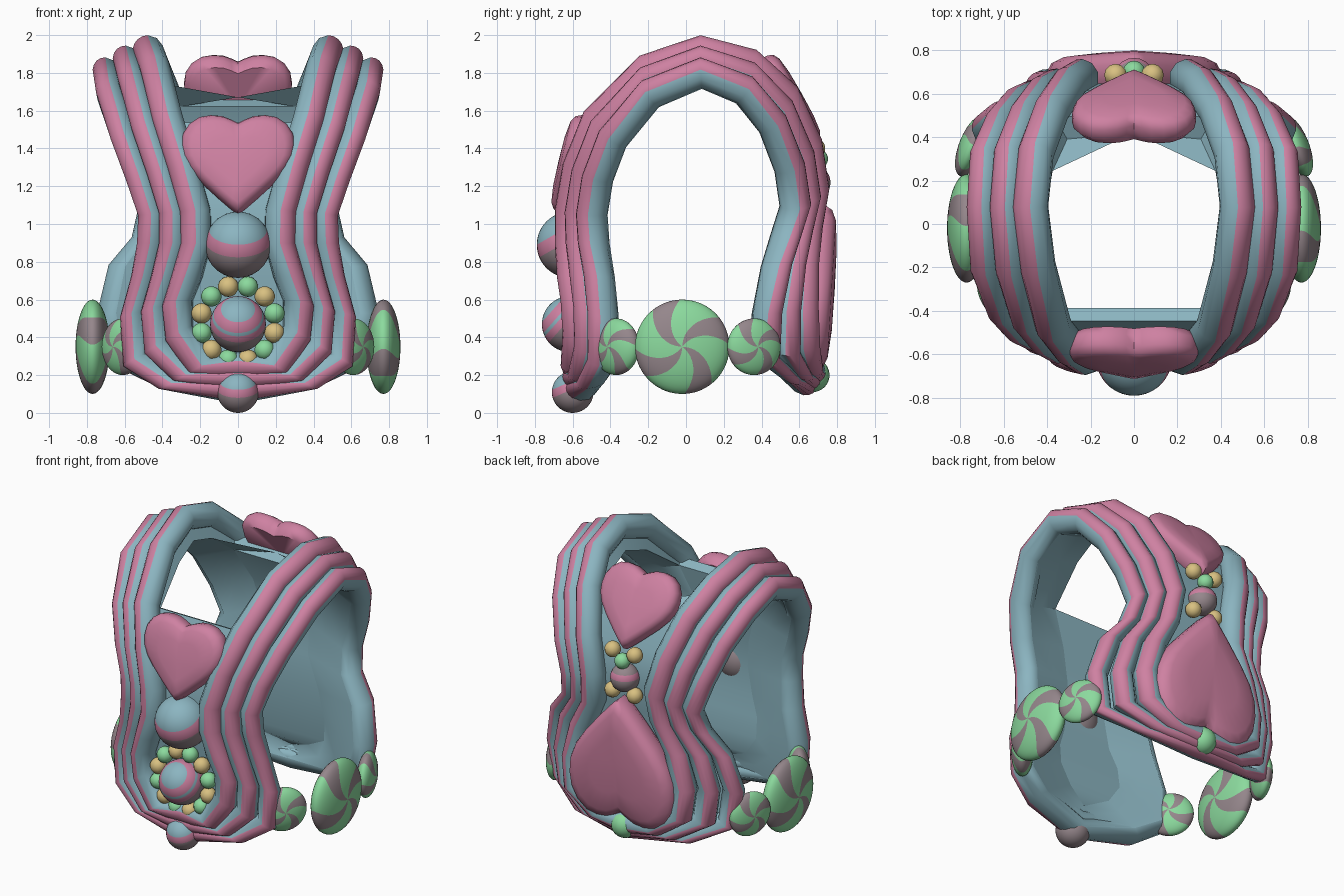
import bpy, bmesh, math
from mathutils import Vector, Matrix

if "Cube" in bpy.data.objects:
    bpy.data.objects.remove(bpy.data.objects["Cube"])

def mat(name, c):
    m = bpy.data.materials.new(name)
    m.diffuse_color = (*c, 1)
    m.use_nodes = True
    m.node_tree.nodes["Principled BSDF"].inputs["Base Color"].default_value = m.diffuse_color
    return m

PINK = mat("candy pink", (0.62, 0.22, 0.36))
BLUE = mat("soft blue", (0.26, 0.46, 0.53))
GREEN = mat("mint green", (0.26, 0.70, 0.34))
YELLOW = mat("butter yellow", (0.69, 0.53, 0.22))
GREY = mat("mauve grey", (0.30, 0.24, 0.26))

def finish(name, bm, mats, angle=45):
    bmesh.ops.remove_doubles(bm, verts=bm.verts, dist=0.0005)
    bmesh.ops.recalc_face_normals(bm, faces=bm.faces)
    me = bpy.data.meshes.new(name)
    bm.to_mesh(me)
    bm.free()
    for m in mats:
        me.materials.append(m)
    ob = bpy.data.objects.new(name, me)
    bpy.context.collection.objects.link(ob)
    bpy.ops.object.select_all(action='DESELECT')
    ob.select_set(True)
    bpy.context.view_layer.objects.active = ob
    bpy.ops.object.shade_smooth_by_angle(angle=math.radians(angle))
    return ob

def flip(v):
    return Vector((-v.x, v.y, v.z))

# Strap guide lines, front centre -> shoulder -> back centre: neck edge and arm edge
FRONT = [((0, -.57, .24), (0, -.57, .12)), ((.20, -.58, .26), (.36, -.50, .17)),
         ((.31, -.57, .42), (.54, -.44, .28)), ((.32, -.58, .58), (.55, -.44, .52)),
         ((.27, -.60, .72), (.49, -.46, .72)), ((.22, -.61, .90), (.46, -.49, .90)),
         ((.225, -.61, 1.07), (.455, -.50, 1.05)), ((.29, -.57, 1.30), (.52, -.47, 1.24)),
         ((.37, -.47, 1.55), (.60, -.39, 1.45)), ((.44, -.20, 1.82), (.68, -.19, 1.69)),
         ((.475, .08, 1.915), (.695, .08, 1.80))]
BACK = [((.45, .33, 1.85), (.68, .31, 1.71)), ((.38, .52, 1.68), (.61, .46, 1.53)),
        ((.30, .64, 1.42), (.53, .55, 1.30)), ((.24, .675, 1.18), (.46, .58, 1.10)),
        ((.26, .64, .98), (.49, .53, .94)), ((.36, .62, .78), (.61, .48, .78)),
        ((.42, .62, .55), (.67, .43, .53)), ((.40, .63, .36), (.63, .42, .30)),
        ((.22, .65, .25), (.40, .54, .20)), ((0, .66, .22), (0, .62, .17))]
GUIDE = [(Vector(a), Vector(b)) for a, b in FRONT + BACK]
N = len(GUIDE)

frames = []
for i, (p, q) in enumerate(GUIDE):
    t = sum(GUIDE[min(i + 1, N - 1)], Vector()) - sum(GUIDE[max(i - 1, 0)], Vector())
    if i in (0, N - 1):
        t = Vector((1 if i == 0 else -1, 0, 0))
    a = (q - p).normalized()
    frames.append((a, a.cross(t.normalized()).normalized()))

lines = [[g[0] for g in GUIDE],
         [(g[0] + g[1]) / 2 + f[1] * .005 for g, f in zip(GUIDE, frames)],
         [g[1] for g in GUIDE]]

# Three padded tubes per strap: a pink stripe along the outside, blue on both sides
ANGLES = [36 + 20 * k for k in range(4)] + [116 + 35 * k for k in range(8)]
SIDES = len(ANGLES)
for name, line, ra in zip(("neck_tube", "middle_tube", "arm_tube"), lines, (.082, .074, .072)):
    bm = bmesh.new()
    for mirror in (False, True):
        rings = []
        for c, (a, n) in zip(line, frames):
            ring = []
            for deg in ANGLES:
                th = math.radians(deg)
                v = c + a * ra * math.cos(th) + n * .085 * math.sin(th)
                if abs(c.x) < 1e-6:
                    v.x = 0
                ring.append(bm.verts.new(flip(v) if mirror else v))
            rings.append(ring)
        for r0, r1 in zip(rings, rings[1:]):
            for k in range(SIDES):
                j = (k + 1) % SIDES
                f = bm.faces.new((r0[k], r0[j], r1[j], r1[k]))
                f.material_index = 0 if k < 4 else 1
    finish(name, bm, (PINK, BLUE), 50)

# Blue lining: strap undersides plus front and back panels with a rim at the neck
bm = bmesh.new()
rows = []
for i, (a, n) in enumerate(frames):
    p1, p2, p3 = (l[i] for l in lines)
    k = .5 if i in (0, N - 1) else .65 if i == 8 else 1
    half = [p1 - n * .03, p1 - n * .16 * k, p2 - n * .13 * k, p3 - n * .08 + a * .03]
    rows.append([[bm.verts.new(v) for v in half], [bm.verts.new(flip(v)) for v in half]])
for i in range(N - 1):
    r, s = rows[i], rows[i + 1]
    for side in (0, 1):
        for k in range(3):
            bm.faces.new((r[side][k], r[side][k + 1], s[side][k + 1], s[side][k]))
    if i + 1 <= 8 or i >= 12:
        for k in (0, 1):
            bm.faces.new((r[0][k], r[1][k], s[1][k], s[0][k]))
for i in (8, 12):
    r = rows[i]
    bm.faces.new((r[0][0], r[0][1], r[1][1], r[1][0]))
# sloping corners of the back neckline
for side in (0, 1):
    low = rows[12][side][1]
    mid = bm.verts.new((0, low.co.y + .03, low.co.z + .05))
    bm.faces.new((rows[11][side][1], low, mid))
bmesh.ops.dissolve_degenerate(bm, dist=0.0005, edges=bm.edges)
finish("lining", bm, (BLUE,), 40)

def basis(normal, up, loc):
    z = Vector(normal).normalized()
    x = Vector(up).cross(z).normalized()
    m = Matrix((x, z.cross(x), z)).transposed().to_4x4()
    m.translation = Vector(loc)
    return m

# Puffy hearts from a half outline, top notch to tip
HEART = [(0, .42), (.06, .455), (.14, .49), (.24, .50), (.34, .48), (.43, .41), (.485, .31),
         (.50, .20), (.485, .08), (.43, -.04), (.33, -.17), (.17, -.34), (.06, -.45), (0, -.5)]

def heart(name, loc, normal, up, w, h, t):
    bm = bmesh.new()
    pts = [(x * w, y * h) for x, y in HEART + [(-x, y) for x, y in HEART[-2:0:-1]]]
    n = len(pts)
    rings = [[bm.verts.new((x * s, y * s, z * t)) for x, y in pts]
             for s, z in ((.9, -1), (1, -.5), (1, .2), (.95, .6), (.83, .85), (.5, 1))]
    for r0, r1 in zip(rings, rings[1:]):
        for k in range(n):
            j = (k + 1) % n
            bm.faces.new((r0[k], r0[j], r1[j], r1[k]))
    for ring, z in ((rings[0], -1), (rings[-1], 1.03)):
        c = bm.verts.new((0, 0, z * t))
        for k in range(n):
            bm.faces.new((ring[k], ring[(k + 1) % n], c))
    bm.transform(basis(normal, up, loc))
    finish(name, bm, (PINK,), 50)

heart("front_heart", (0, -.60, 1.315), (0, -.97, .23), (0, .23, .97), .60, .53, .075)
heart("upper_back_heart", (0, .55, 1.655), (0, .87, .49), (0, -.49, .87), .57, .53, .07)
heart("lower_back_heart", (0, .695, .66), (0, 1, -.06), (0, -.06, -1), .80, .88, .09)

# Balls; banded ones have their poles along the given axis
def ball(name, loc, r, mats, rule=None, seg=12, axis=(0, 0, 1)):
    bm = bmesh.new()
    bmesh.ops.create_uvsphere(bm, u_segments=seg, v_segments=seg * 3 // 4, radius=r)
    if rule:
        for f in bm.faces:
            f.material_index = rule(f.calc_center_median().z / r)
    bm.transform(basis(axis, (1, 0, 0), loc))
    finish(name, bm, mats)

def bands(h):
    return 0 if h > .5 else 1 if h > .08 else 2

def twin_bands(h):                 # blue eye, pink, blue, pink, then grey behind
    return 0 if h > .8 else 1 if h > .55 else 0 if h > .4 else 1 if h > .15 else 2

TRIO = (BLUE, PINK, GREY)
ball("front_ball_top", (0, -.615, .89), .175, TRIO, bands, 32, (0, -.5, .87))
ball("front_ball_middle", (0, -.615, .47), .148, TRIO, twin_bands, 32, (0, -.75, .66))
ball("front_ball_bottom", (0, -.60, .11), .11, TRIO, bands, 32, (0, -.4, .92))
ball("back_ball_bottom", (0, .67, .20), .09, (GREEN,), None, 20)
ball("back_ball_middle", (0, .67, 1.22), .095, (PINK, GREY), lambda h: 0 if .2 < h < .55 else 1, 20)
ball("back_bead_green", (0, .70, 1.345), .052, (GREEN,))
for s in (-1, 1):
    ball("back_bead_high", (s * .085, .685, 1.40), .053, (YELLOW,))
    ball("back_bead_low", (s * .085, .685, 1.12), .053, (YELLOW,))

# Ring of small beads around the middle front ball
for k in range(12):
    th = math.radians(15 + 30 * k)
    ball("ring_bead", (.2 * math.sin(th), -.60, .475 + .2 * math.cos(th)), .054,
         (GREEN if k % 2 == 0 else YELLOW,))

# Pinwheel sweets joining front and back at the waist: wedges coloured, then twisted
def sweet(name, loc, normal, r, t):
    bm = bmesh.new()
    bmesh.ops.create_uvsphere(bm, u_segments=40, v_segments=24, radius=1)
    for f in bm.faces:
        c = f.calc_center_median()
        f.material_index = int((math.atan2(c.y, c.x) + math.pi) / math.tau * 40) % 10 // 6
    for v in bm.verts:
        v.co.rotate(Matrix.Rotation(-.9 * math.hypot(v.co.x, v.co.y), 3, 'Z'))
    bm.transform(basis(normal, (0, 0, 1), loc) @ Matrix.Diagonal((r, r, t, 1)))
    finish(name, bm, (GREEN, GREY))

for s in (-1, 1):
    sweet("side_sweet_large", (s * .77, -.02, .35), (s, 0, 0), .25, .09)
    sweet("side_sweet_front", (s * .61, -.37, .35), (s * .75, -.65, 0), .15, .07)
    sweet("side_sweet_back", (s * .745, .36, .35), (s * .93, .37, 0), .15, .06)
